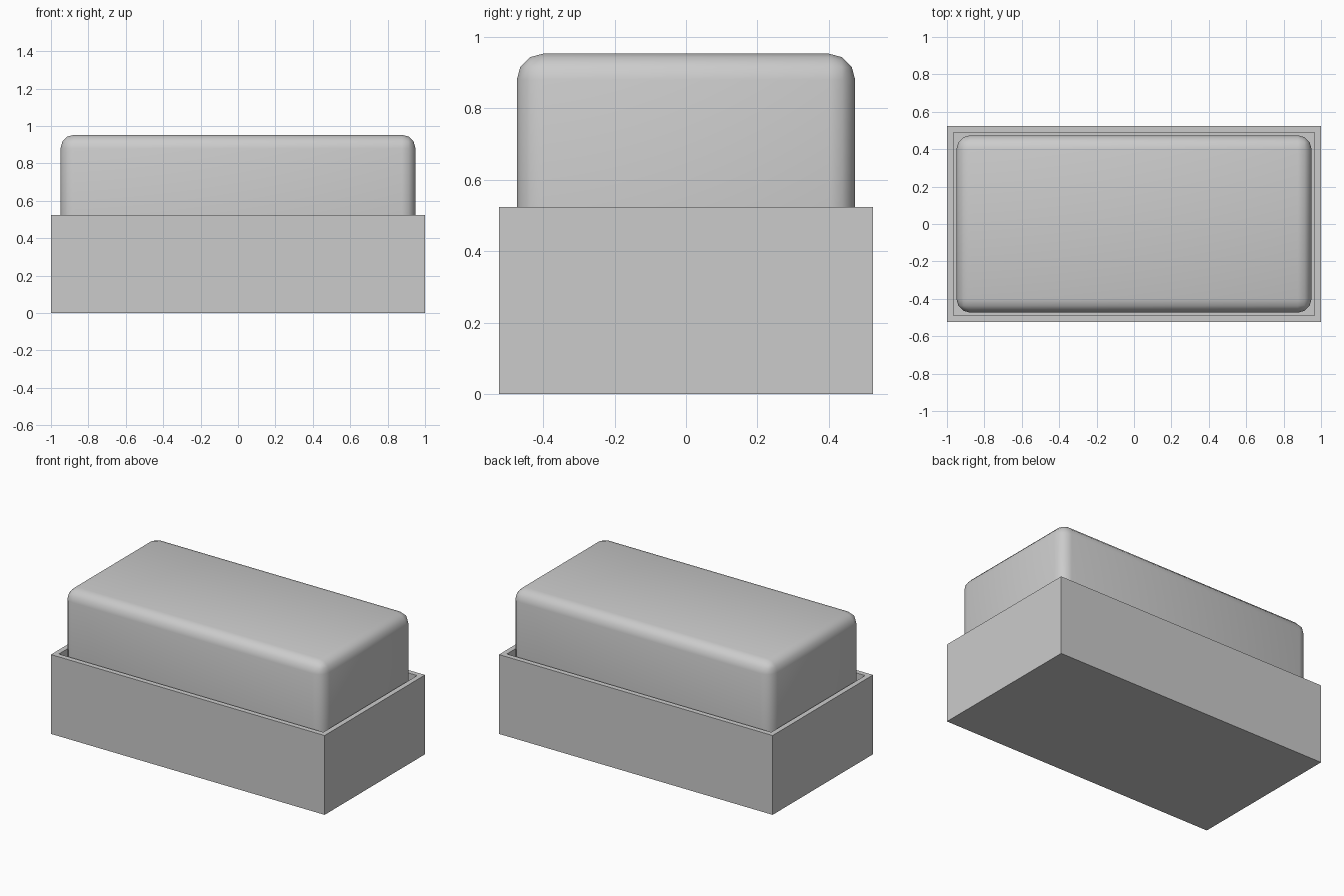
import bpy
import bmesh

if "Cube" in bpy.data.objects:
    bpy.data.objects.remove(bpy.data.objects["Cube"])

W, D, H, T = 1.0, 0.524, 0.524, 0.048   # half width, half depth, height, wall


def make_object(name, bm):
    mesh = bpy.data.meshes.new(name)
    bm.to_mesh(mesh)
    bm.free()
    obj = bpy.data.objects.new(name, mesh)
    bpy.context.collection.objects.link(obj)
    return obj


def box_bmesh(hx, hy, z0, z1):
    bm = bmesh.new()
    bmesh.ops.create_cube(bm, size=1)
    for v in bm.verts:
        v.co = (v.co.x * 2 * hx, v.co.y * 2 * hy, z1 if v.co.z > 0 else z0)
    return bm


# open tray: inset the top face and push it down to form the cavity
bm = box_bmesh(W, D, 0, H)
bm.normal_update()
top = max(bm.faces, key=lambda f: f.calc_center_median().z)
bmesh.ops.inset_region(bm, faces=[top], thickness=T)
cavity = bmesh.ops.extrude_discrete_faces(bm, faces=[top])["faces"][0]
for v in cavity.verts:
    v.co.z = T
make_object("tray", bm)

# rounded block standing in the tray
bm = box_bmesh(W - T - 0.003, D - T - 0.002, T + 0.001, 0.953)
bmesh.ops.bevel(bm, geom=bm.edges[:], offset=0.073, segments=3,
                profile=0.5, affect='EDGES')
for f in bm.faces:
    f.smooth = True
make_object("rounded_block", bm)
